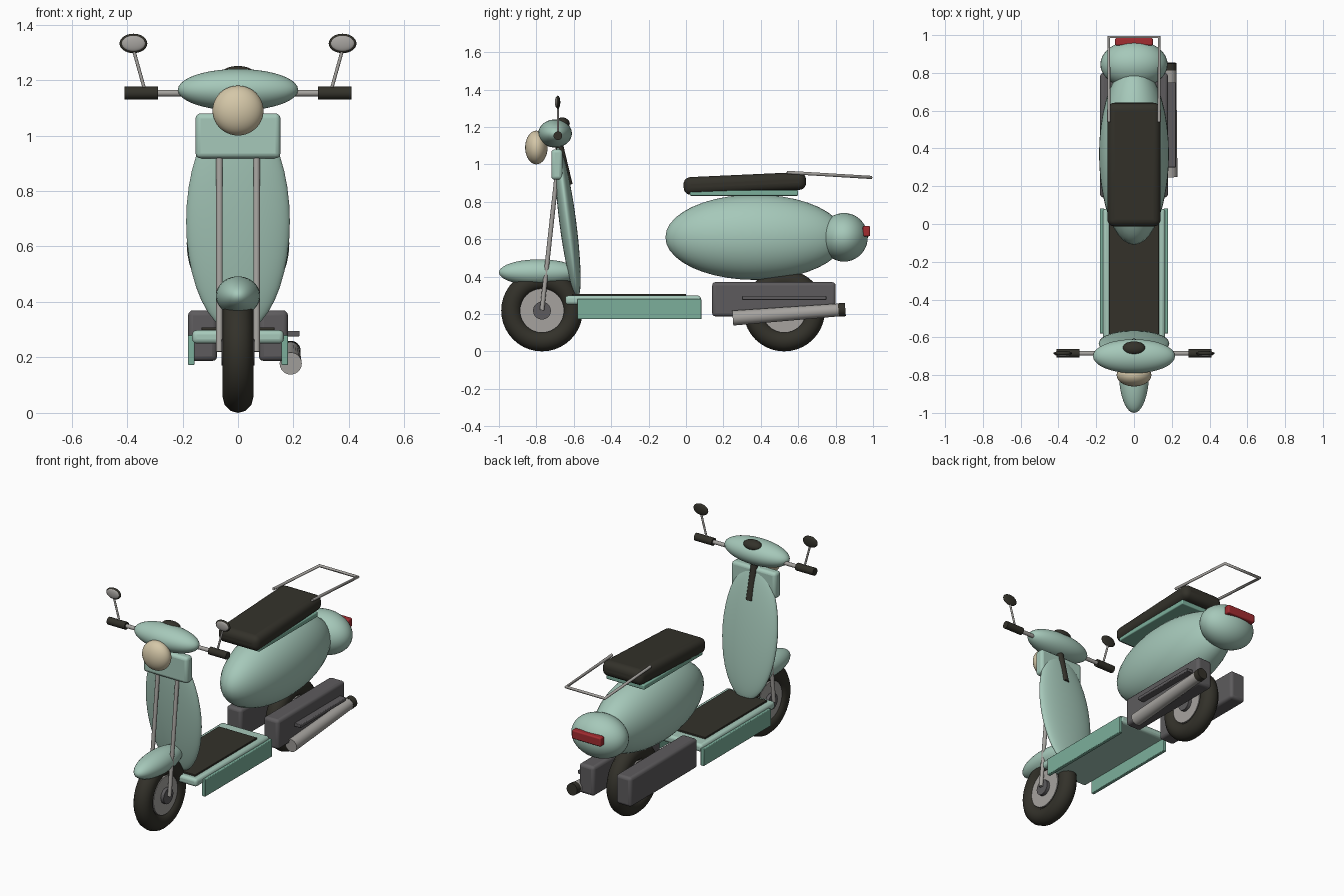
import bpy, math
from mathutils import Vector

if "Cube" in bpy.data.objects:
    bpy.data.objects.remove(bpy.data.objects["Cube"])


def mat(name, r, g, b):
    m = bpy.data.materials.new(name)
    m.diffuse_color = (r, g, b, 1)
    m.use_nodes = True
    m.node_tree.nodes["Principled BSDF"].inputs["Base Color"].default_value = m.diffuse_color
    return m


MINT = mat("mint paint", 0.38, 0.58, 0.49)
TRIM = mat("deep mint trim", 0.20, 0.43, 0.33)
DARK = mat("dark rubber", 0.033, 0.031, 0.023)
ENGINE = mat("engine grey", 0.11, 0.105, 0.11)
METAL = mat("light metal", 0.38, 0.365, 0.345)
CREAM = mat("cream lens", 0.66, 0.57, 0.39)
RED = mat("red lens", 0.36, 0.025, 0.03)


def finish(name, material, smooth=True):
    o = bpy.context.object
    o.name = name
    o.data.materials.append(material)
    if smooth:
        bpy.ops.object.shade_smooth_by_angle(angle=math.radians(40))
    return o


def ellipsoid(name, loc, radii, material, tilt=0):
    bpy.ops.mesh.primitive_uv_sphere_add(segments=40, ring_count=20, location=loc,
                                         rotation=(math.radians(tilt), 0, 0))
    bpy.context.object.scale = radii
    return finish(name, material)


def box(name, lo, hi, material, bevel=0.008, tilt=0, segments=3):
    lo, hi = Vector(lo), Vector(hi)
    bpy.ops.mesh.primitive_cube_add(size=1, location=(lo + hi) / 2,
                                    rotation=(math.radians(tilt), 0, 0))
    bpy.context.object.scale = hi - lo
    bpy.ops.object.transform_apply(location=False, rotation=False, scale=True)
    o = finish(name, material)
    b = o.modifiers.new("bevel", 'BEVEL')
    b.width, b.segments = bevel, segments
    return o


def rod(name, a, b, r, material, r2=None, sides=20):
    a, b = Vector(a), Vector(b)
    d = b - a
    bpy.ops.mesh.primitive_cone_add(vertices=sides, radius1=r, radius2=r if r2 is None else r2,
                                    depth=d.length, location=(a + b) / 2)
    bpy.context.object.rotation_euler = d.to_track_quat('Z', 'Y').to_euler()
    return finish(name, material)


# wheels
for label, y in (("front", -0.77), ("rear", 0.525)):
    bpy.ops.mesh.primitive_torus_add(major_radius=0.163, minor_radius=0.055, major_segments=40,
                                     minor_segments=12, location=(0, y, 0.218),
                                     rotation=(0, math.pi / 2, 0))
    finish(label + "_tire", DARK)
    rod(label + "_wheel_disc", (-0.04, y, 0.218), (0.04, y, 0.218), 0.118, METAL, sides=32)
    rod(label + "_hub", (-0.06, y, 0.218), (0.06, y, 0.218), 0.048, ENGINE)

# front end
ellipsoid("front_fender", (0, -0.785, 0.422), (0.08, 0.215, 0.07), MINT)
ellipsoid("leg_shield", (0, -0.632, 0.69), (0.187, 0.045, 0.405), MINT, 7.4)
box("horn_cover", (-0.153, -0.72, 0.918), (0.153, -0.66, 1.08), MINT, 0.018)
rod("steering_column", (0, -0.69, 1.15), (0, -0.628, 0.89), 0.022, DARK)
ellipsoid("handlebar_cowl", (0, -0.70, 1.165), (0.217, 0.09, 0.075), MINT)
ellipsoid("headlight", (0, -0.80, 1.09), (0.092, 0.06, 0.09), CREAM)
ellipsoid("speedometer", (0, -0.657, 1.222), (0.06, 0.036, 0.028), DARK, -15)
rod("handlebar", (-0.40, -0.685, 1.153), (0.40, -0.685, 1.153), 0.012, METAL)

# paired front parts
for s, side in ((-1, "left"), (1, "right")):
    rod(side + "_fork", (s * 0.067, -0.77, 0.22), (s * 0.067, -0.69, 0.95), 0.012, METAL)
    rod(side + "_grip", (s * 0.288, -0.685, 1.153), (s * 0.41, -0.685, 1.153), 0.023, DARK)
    rod(side + "_mirror_stem", (s * 0.335, -0.685, 1.16), (s * 0.377, -0.685, 1.31), 0.006, METAL)
    ellipsoid(side + "_mirror_shell", (s * 0.377, -0.685, 1.332), (0.05, 0.013, 0.035), DARK)
    ellipsoid(side + "_mirror_glass", (s * 0.377, -0.692, 1.332), (0.042, 0.009, 0.028), METAL)
    # floor side skirts and engine housings
    xs = sorted((s * 0.157, s * 0.18))
    box(side + "_skirt", (xs[0], -0.58, 0.172), (xs[1], 0.082, 0.28), TRIM, 0.004)
    xs = sorted((s * 0.075, s * 0.18))
    box(side + "_engine_case", (xs[0], 0.14, 0.187), (xs[1], 0.80, 0.37), ENGINE, 0.018)

# floor
box("floor_board", (-0.165, -0.645, 0.25), (0.165, 0.08, 0.298), MINT, 0.016)
box("floor_mat", (-0.132, -0.61, 0.29), (0.132, 0.0, 0.308), DARK, 0.003)

# rear body
ellipsoid("rear_body", (0, 0.37, 0.61), (0.185, 0.48, 0.228), MINT)
ellipsoid("tail_body", (0, 0.845, 0.61), (0.178, 0.127, 0.13), MINT)
box("tail_light", (-0.10, 0.945, 0.615), (0.10, 0.985, 0.67), RED, 0.008)

# seat
box("seat_base", (-0.132, 0.02, 0.832), (0.132, 0.60, 0.862), TRIM, 0.006)
box("seat", (-0.141, -0.013, 0.85), (0.141, 0.642, 0.945), DARK, 0.038, 2.6, 5)

# rear rack loop
cu = bpy.data.curves.new("rear_rack", 'CURVE')
cu.dimensions = '3D'
cu.bevel_depth, cu.bevel_resolution, cu.use_fill_caps = 0.009, 3, True
sp = cu.splines.new('POLY')
pts = [(-0.133, 0.54, 0.957), (-0.133, 0.99, 0.93), (0.133, 0.99, 0.93), (0.133, 0.54, 0.957)]
sp.points.add(3)
for p, c in zip(sp.points, pts):
    p.co = (*c, 1)
rack = bpy.data.objects.new("rear_rack", cu)
cu.materials.append(METAL)
bpy.context.collection.objects.link(rack)

# exhaust on the right
rod("exhaust_pipe", (0.19, 0.25, 0.178), (0.19, 0.825, 0.222), 0.04, METAL, 0.034, 24)
rod("exhaust_tip", (0.19, 0.815, 0.221), (0.19, 0.852, 0.224), 0.036, DARK, 0.036, 24)
box("engine_rail", (0.17, 0.30, 0.275), (0.222, 0.75, 0.296), ENGINE, 0.004)
